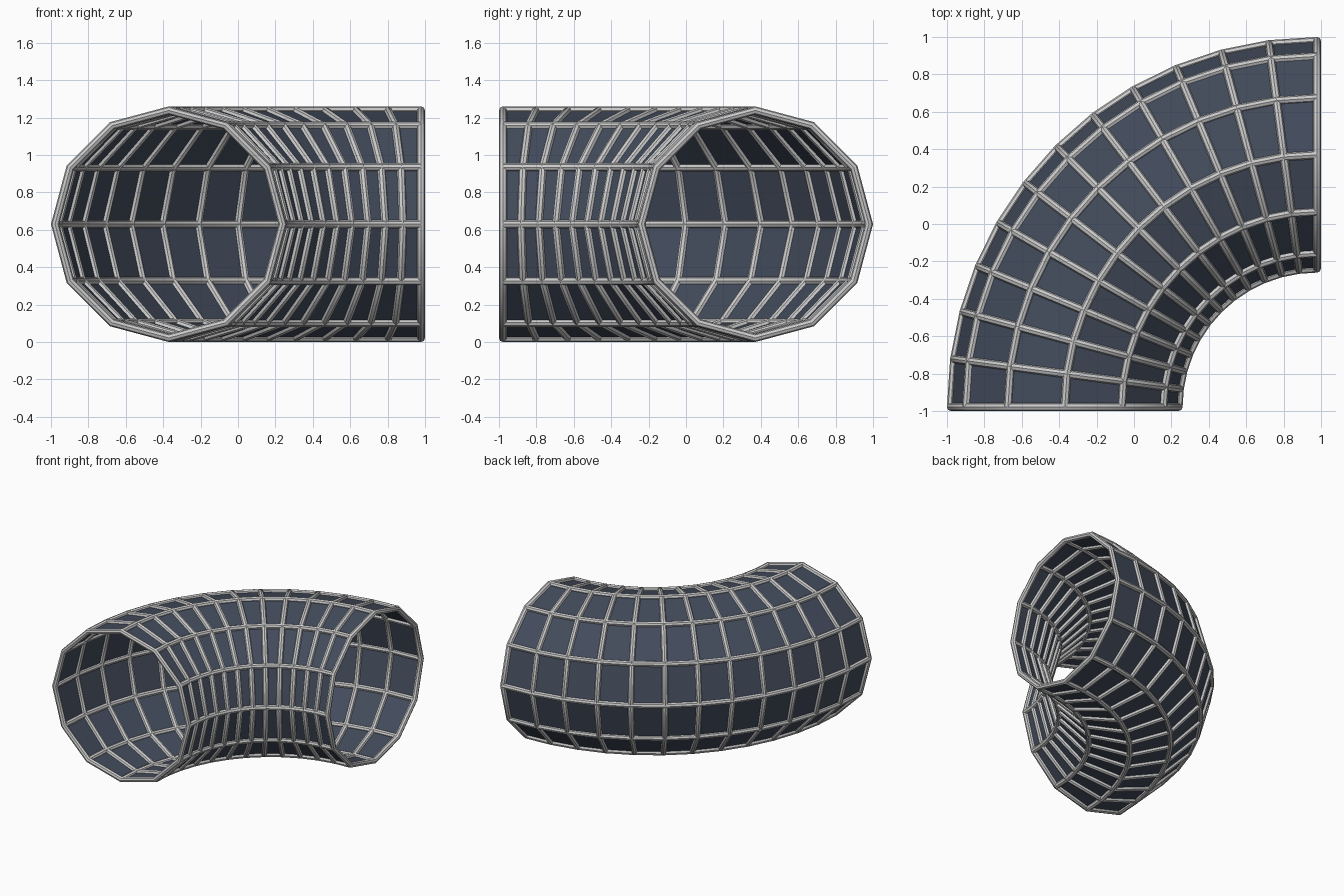
import bpy, bmesh
from math import sin, cos, pi

if "Cube" in bpy.data.objects:
    bpy.data.objects.remove(bpy.data.objects["Cube"])

BAR = 0.022                      # bar radius
MAJOR, MINOR = 1.348, 0.608      # bend radius and tube radius
CX, CY, CZ = 0.978, -0.978, 0.63 # centre of the bend
SEGS, SIDES = 12, 12


def point(i, j):
    a = pi / 2 + (pi / 2) * i / SEGS
    b = 2 * pi * j / SIDES
    r = MAJOR + MINOR * cos(b)
    return (CX + r * cos(a), CY + r * sin(a), CZ + MINOR * sin(b))


def material(name, col):
    m = bpy.data.materials.new(name)
    m.diffuse_color = (*col, 1)
    m.use_nodes = True
    m.node_tree.nodes["Principled BSDF"].inputs["Base Color"].default_value = m.diffuse_color
    return m


# dark glass panels: a faceted quarter torus, open at both ends
bm = bmesh.new()
grid = [[bm.verts.new(point(i, j)) for j in range(SIDES)] for i in range(SEGS + 1)]
for i in range(SEGS):
    for j in range(SIDES):
        k = (j + 1) % SIDES
        bm.faces.new((grid[i][j], grid[i + 1][j], grid[i + 1][k], grid[i][k]))
bmesh.ops.recalc_face_normals(bm, faces=bm.faces)
mesh = bpy.data.meshes.new("tube_panels")
bm.to_mesh(mesh)
bm.free()
panels = bpy.data.objects.new("tube_panels", mesh)
mesh.materials.append(material("dark_glass", (0.055, 0.07, 0.105)))
bpy.context.collection.objects.link(panels)


def bars(name, paths, cyclic):
    cu = bpy.data.curves.new(name, 'CURVE')
    cu.dimensions = '3D'
    cu.bevel_depth = BAR
    cu.bevel_resolution = 2
    cu.use_fill_caps = True
    for path in paths:
        s = cu.splines.new('POLY')
        s.points.add(len(path) - 1)
        for p, co in zip(s.points, path):
            p.co = (*co, 1)
        s.use_cyclic_u = cyclic
    ob = bpy.data.objects.new(name, cu)
    bpy.context.collection.objects.link(ob)
    bpy.ops.object.select_all(action='DESELECT')
    ob.select_set(True)
    bpy.context.view_layer.objects.active = ob
    bpy.ops.object.convert(target='MESH')
    bpy.ops.object.shade_smooth_by_angle()


# frame: hoops round the tube and rails along it
bars("hoop_bars", [[point(i, j) for j in range(SIDES)] for i in range(SEGS + 1)], True)
bars("rail_bars", [[point(i, j) for i in range(SEGS + 1)] for j in range(SIDES)], False)
